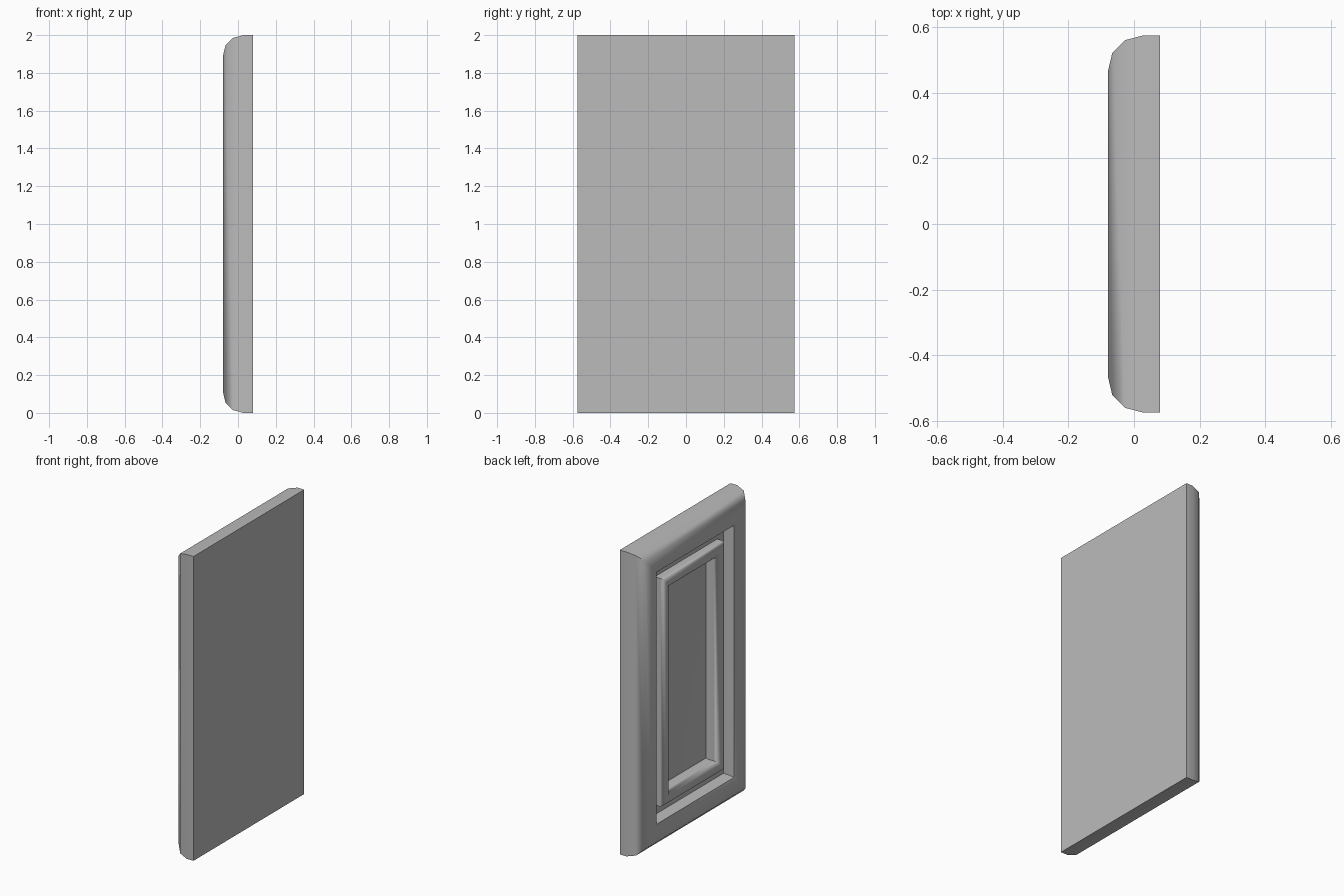
import bpy, bmesh, math

if "Cube" in bpy.data.objects:
    bpy.data.objects.remove(bpy.data.objects["Cube"])

W, H = 1.15, 2.0      # outer width (y) and height (z)

grey = bpy.data.materials.new("plain_grey")
grey.diffuse_color = (0.5, 0.5, 0.5, 1)
grey.use_nodes = True
grey.node_tree.nodes["Principled BSDF"].inputs["Base Color"].default_value = grey.diffuse_color


def loft_frame(name, profile, cap_start=False, cap_end=False):
    """Mitred rectangular moulding: profile is (inset from outer edge, x)."""
    bm = bmesh.new()
    rings = []
    for inset, x in profile:
        y, z0, z1 = W / 2 - inset, inset, H - inset
        rings.append([bm.verts.new((x, a, b)) for a, b in
                      ((-y, z0), (y, z0), (y, z1), (-y, z1))])
    for r, s in zip(rings, rings[1:]):
        for i in range(4):
            j = (i + 1) % 4
            bm.faces.new((r[j], r[i], s[i], s[j]))
    if cap_start:                      # faces +x
        bm.faces.new(rings[0])
    if cap_end:                        # faces -x
        bm.faces.new(rings[-1][::-1])
    mesh = bpy.data.meshes.new(name)
    bm.to_mesh(mesh)
    bm.free()
    mesh.materials.append(grey)
    ob = bpy.data.objects.new(name, mesh)
    bpy.context.collection.objects.link(ob)
    bpy.ops.object.select_all(action='DESELECT')
    ob.select_set(True)
    bpy.context.view_layer.objects.active = ob
    bpy.ops.object.shade_smooth_by_angle(angle=math.radians(50))
    return ob


# Outer frame: flat back, rounded outer edge, softer inner edge, groove floor
loft_frame("outer_frame", [
    (0, 0.079), (0, 0.03), (0.015, -0.028), (0.053, -0.066), (0.108, -0.079),
    (0.14, -0.079), (0.172, -0.068), (0.184, -0.035), (0.186, 0.0),
    (0.25, 0.0)], cap_start=True)

# Inner frame: narrow raised lip around the recess, with the sunken panel
loft_frame("inner_frame", [
    (0.25, 0.0), (0.25, -0.04), (0.26, -0.057), (0.28, -0.063),
    (0.305, -0.063), (0.324, -0.05), (0.33, -0.03), (0.33, 0.008),
    (0.34, 0.02)])

# Sunken centre panel
loft_frame("centre_panel", [(0.34, 0.02), (0.36, 0.022)], cap_end=True)
